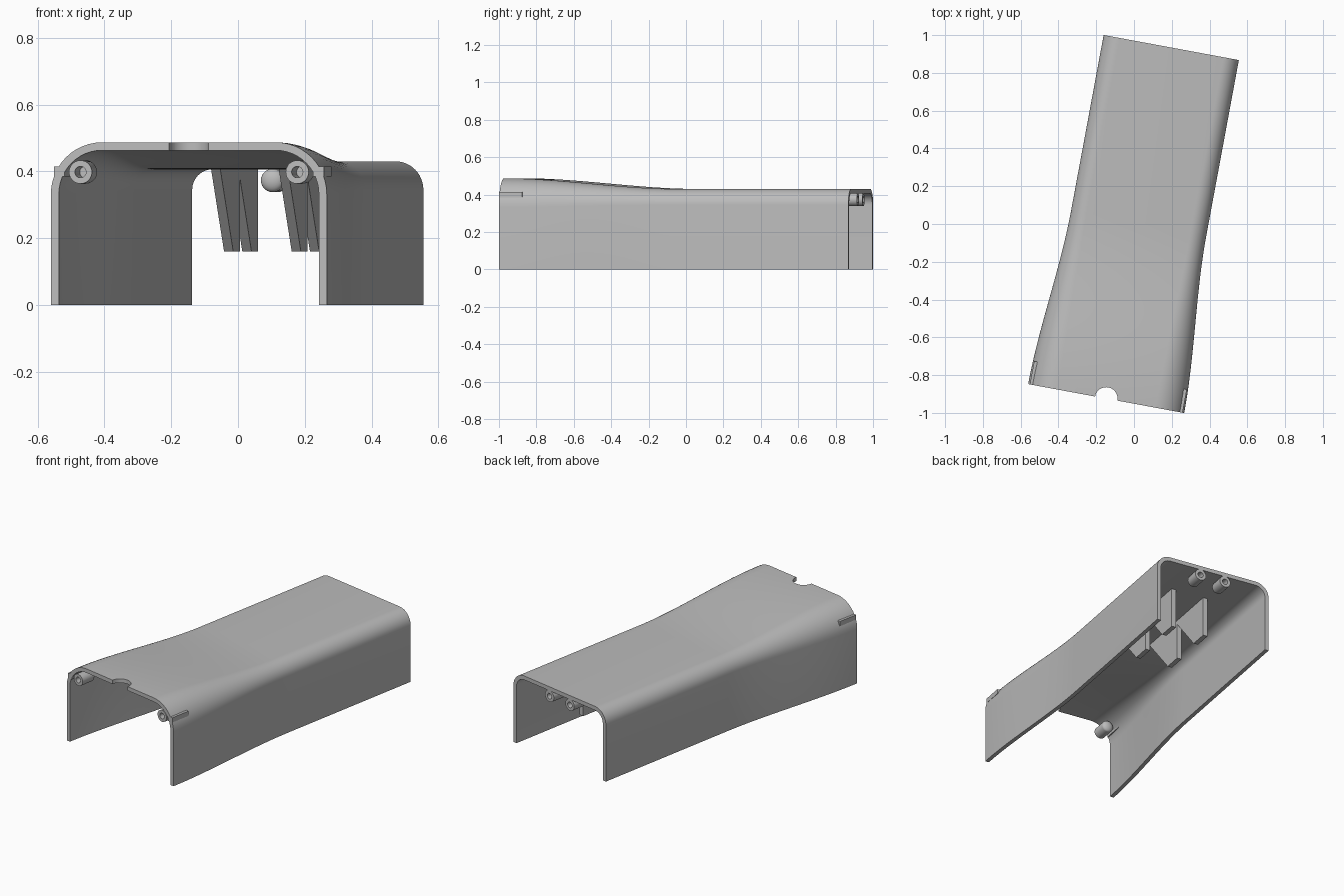
import bpy, bmesh, math

if "Cube" in bpy.data.objects:
    bpy.data.objects.remove(bpy.data.objects["Cube"])

ANGLE = math.radians(-10.5)      # the cover lies skewed about z
ORIGIN = (0.025, 0.005, 0)
HALF = 0.945                     # half length along the cover axis
WALL = 0.024

grey = bpy.data.materials.new("plain_grey")
grey.use_nodes = True
grey.diffuse_color = (0.5, 0.5, 0.5, 1)
grey.node_tree.nodes["Principled BSDF"].inputs["Base Color"].default_value = (0.5, 0.5, 0.5, 1)


def finish(name, bm):
    """Turn a bmesh in cover coordinates into a placed, shaded object."""
    bmesh.ops.recalc_face_normals(bm, faces=bm.faces)
    mesh = bpy.data.meshes.new(name)
    bm.to_mesh(mesh)
    bm.free()
    mesh.materials.append(grey)
    obj = bpy.data.objects.new(name, mesh)
    bpy.context.collection.objects.link(obj)
    obj.location = ORIGIN
    obj.rotation_euler.z = ANGLE
    return obj


def smooth(obj):
    bpy.ops.object.select_all(action='DESELECT')
    obj.select_set(True)
    bpy.context.view_layer.objects.active = obj
    bpy.ops.object.shade_smooth_by_angle(angle=math.radians(30))


def arch(half_width, height, radius, steps=12):
    """Open arch outline from the foot at -x over the top to the foot at +x."""
    right = []
    for i in range(steps + 1):
        a = math.pi / 2 * (1 - i / steps)
        right.append((half_width - radius + radius * math.cos(a),
                      height - radius + radius * math.sin(a)))
    right.append((half_width, 0))
    return [(-x, z) for x, z in reversed(right)] + right


def section(y):
    """Closed wall outline, wider, taller and rounder towards the front."""
    t = min(max(-y / HALF, 0), 1)
    s = t * t * (3 - 2 * t)
    w, h, r = 0.364 + 0.056 * s, 0.43 + 0.057 * s, 0.085 + 0.07 * s
    return arch(w, h, r) + arch(w - WALL, h - WALL, r - WALL)[::-1]


# Cover shell: lofted sections
bm = bmesh.new()
stations = [-HALF + HALF * i / 28 for i in range(29)] + [HALF]
rings = [[bm.verts.new((x, y, z)) for x, z in section(y)] for y in stations]
n = len(rings[0])
for a, b in zip(rings, rings[1:]):
    for i in range(n):
        j = (i + 1) % n
        bm.faces.new((a[i], a[j], b[j], b[i]))
for ring in (rings[0], rings[-1]):
    for i in range(n // 2 - 1):
        bm.faces.new((ring[i], ring[i + 1], ring[n - 2 - i], ring[n - 1 - i]))
shell = finish("cover_shell", bm)

# Half-round notch in the front edge of the roof
bm = bmesh.new()
bmesh.ops.create_cone(bm, cap_ends=True, segments=40, radius1=0.06, radius2=0.06, depth=0.2)
bmesh.ops.translate(bm, vec=(0, -HALF, 0.47), verts=bm.verts)
cutter = finish("notch_cutter", bm)
cutter.hide_render = True
mod = shell.modifiers.new("notch", 'BOOLEAN')
mod.operation = 'DIFFERENCE'
mod.solver = 'EXACT'
mod.object = cutter
bpy.context.view_layer.update()
bpy.context.view_layer.objects.active = shell
bpy.ops.object.modifier_apply(modifier=mod.name)
bpy.data.objects.remove(cutter)
smooth(shell)


def boss(name, x, z, end):
    """Screw boss: blind hole at the open end, rounded at the inner end."""
    r, hole, length = 0.035, 0.017, 0.105
    profile = [(0, 0.08), (hole, 0.08), (hole, 0), (r, 0)]
    for i in range(7):
        a = math.pi / 2 * i / 6
        profile.append((r * math.cos(a), length - 0.02 * (1 - math.sin(a))))
    bm = bmesh.new()
    verts = [bm.verts.new((x + p, end * (HALF - d), z)) for p, d in profile]
    edges = [bm.edges.new(pair) for pair in zip(verts, verts[1:])]
    bmesh.ops.spin(bm, geom=verts + edges, cent=(x, 0, z), axis=(0, 1, 0),
                   angle=2 * math.pi, steps=28)
    bmesh.ops.remove_doubles(bm, verts=bm.verts, dist=0.0001)
    smooth(finish(name, bm))


def prism(name, outline, x0, x1):
    """Extrude a (y, z) outline across x."""
    bm = bmesh.new()
    face = bm.faces.new([bm.verts.new((x0, y, z)) for y, z in outline])
    out = bmesh.ops.extrude_face_region(bm, geom=[face])
    moved = [v for v in out["geom"] if isinstance(v, bmesh.types.BMVert)]
    bmesh.ops.translate(bm, vec=(x1 - x0, 0, 0), verts=moved)
    return finish(name, bm)


for side, label in ((1, "left"), (-1, "right")):
    boss("front_boss_" + label, side * 0.33, 0.398, -1)
    boss("back_boss_" + label, side * 0.08, 0.373, 1)

    # Small guide tab on the front shoulder
    y0, y1 = -HALF, -HALF + 0.125
    prism("guide_tab_" + label, [(y0, 0.385), (y1, 0.385), (y1, 0.414), (y0, 0.414)],
          side * 0.378, side * 0.411)

    # Hanging ribs with a slanted front edge
    for back, place in ((0.375, "front"), (0.675, "back")):
        prism(f"{place}_rib_{label}",
              [(back - 0.33, 0.415), (back, 0.415), (back, 0.16), (back - 0.11, 0.16)],
              side * 0.103 - 0.014, side * 0.103 + 0.014)
